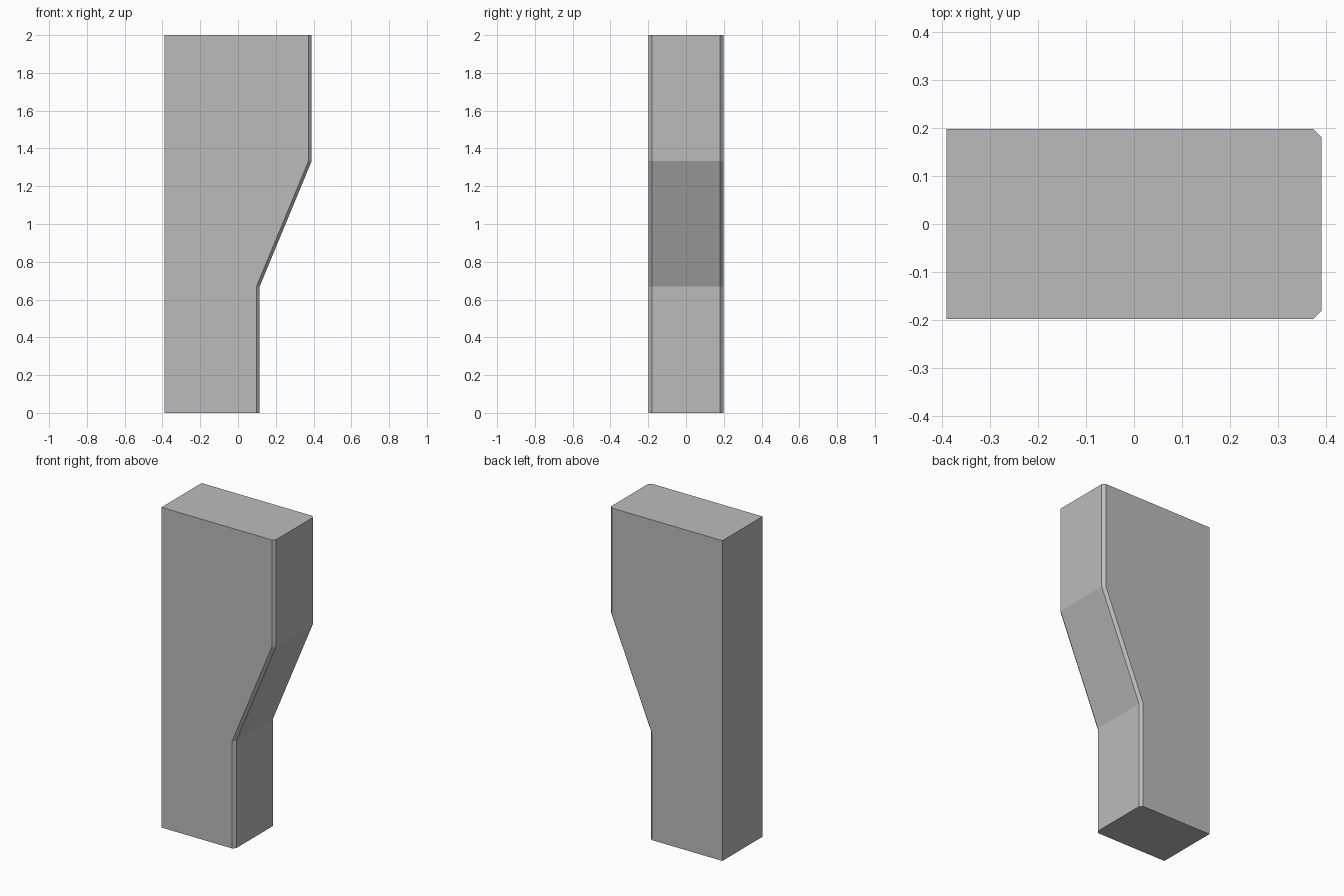
import bpy
import bmesh

if "Cube" in bpy.data.objects:
    bpy.data.objects.remove(bpy.data.objects["Cube"], do_unlink=True)

BACK_X = -0.39       # flat edge
HALF_DEPTH = 0.198
CHAMFER = 0.017
# (height, outer edge x) from the foot to the top
LEVELS = [(0, 0.115), (0.67, 0.115), (1.333, 0.39), (2, 0.39)]

grey = bpy.data.materials.new("plain_grey")
grey.use_nodes = True
colour = (0.5, 0.5, 0.5, 1)
grey.diffuse_color = colour
grey.node_tree.nodes["Principled BSDF"].inputs["Base Color"].default_value = colour


def section(bm, z, edge):
    """Rectangular ring with its two outer corners chamfered."""
    d, c = HALF_DEPTH, CHAMFER
    outline = [(BACK_X, -d), (edge - c, -d), (edge, c - d),
               (edge, d - c), (edge - c, d), (BACK_X, d)]
    return [bm.verts.new((x, y, z)) for x, y in outline]


# Stepped post: loft through the sections
bm = bmesh.new()
rings = [section(bm, z, edge) for z, edge in LEVELS]
for low, high in zip(rings, rings[1:]):
    for i in range(len(low)):
        j = (i + 1) % len(low)
        bm.faces.new((low[i], low[j], high[j], high[i]))

# End caps
bm.faces.new(rings[0][::-1])
bm.faces.new(rings[-1])
bm.normal_update()

# Merge the coplanar bands of the flat sides
flat = [e for e in bm.edges if e.calc_face_angle() < 0.001]
bmesh.ops.dissolve_edges(bm, edges=flat, use_verts=True)

mesh = bpy.data.meshes.new("stepped_post")
bm.to_mesh(mesh)
bm.free()
mesh.materials.append(grey)
post = bpy.data.objects.new("stepped_post", mesh)
bpy.context.collection.objects.link(post)
